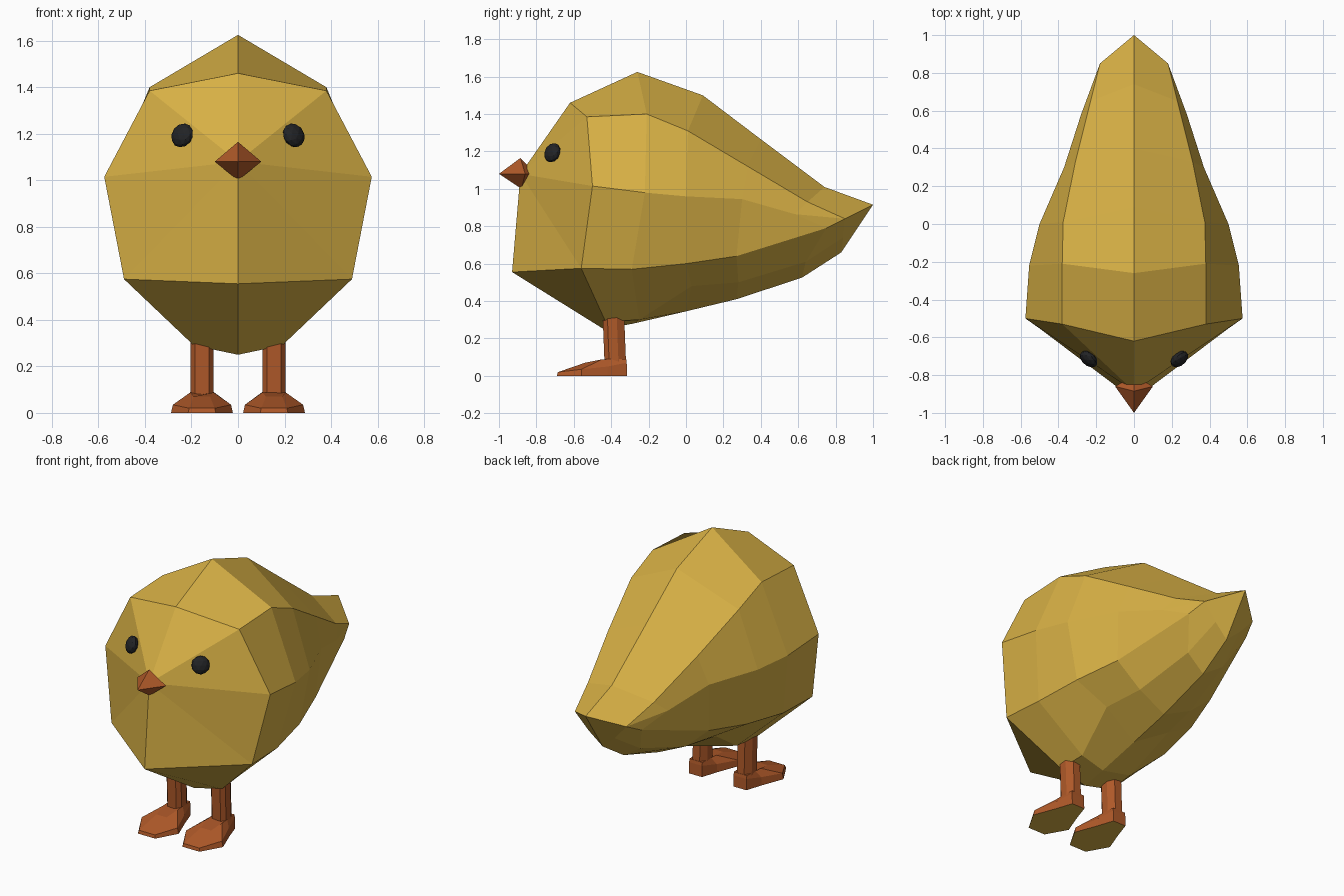
import bpy, bmesh, math
from mathutils import Matrix, Vector

if "Cube" in bpy.data.objects:
    bpy.data.objects.remove(bpy.data.objects["Cube"])


def material(name, rgb):
    m = bpy.data.materials.new(name)
    m.diffuse_color = (*rgb, 1)
    m.use_nodes = True
    m.node_tree.nodes["Principled BSDF"].inputs["Base Color"].default_value = m.diffuse_color
    return m


YELLOW = material("chick yellow", (0.69, 0.44, 0.06))
ORANGE = material("beak orange", (0.43, 0.10, 0.022))
BLACK = material("eye black", (0.016, 0.017, 0.019))


def finish(bm, name, *mats):
    bmesh.ops.remove_doubles(bm, verts=bm.verts[:], dist=0.0005)
    bmesh.ops.recalc_face_normals(bm, faces=bm.faces[:])
    me = bpy.data.meshes.new(name)
    bm.to_mesh(me)
    bm.free()
    for m in mats:
        me.materials.append(m)
    ob = bpy.data.objects.new(name, me)
    bpy.context.collection.objects.link(ob)
    return ob


def face(bm, pts):
    # skip repeated points so that closing sections collapse cleanly
    unique = []
    for p in pts:
        if p not in unique:
            unique.append(p)
    if len(unique) > 2:
        return bm.faces.new([bm.verts.new(p) for p in unique])


def loft(bm, rings):
    for a, b in zip(rings, rings[1:]):
        n = len(a)
        for i in range(n):
            j = (i + 1) % n
            face(bm, (a[i], a[j], b[j], b[i]))


# Body: half cross-sections from crown to belly, front to tail
sections = [
    [(0, -.62, 1.46), (.38, -.53, 1.385), (.575, -.50, 1.015), (.49, -.56, .575), (.19, -.43, .29), (0, -.44, .25)],
    [(0, -.26, 1.625), (.38, -.21, 1.40), (.555, -.22, .98), (.475, -.29, .57), (.18, -.25, .30), (0, -.28, .28)],
    [(0, .09, 1.50), (.375, .01, 1.31), (.50, 0, .96), (.43, 0, .60), (.23, .03, .48), (0, 0, .345)],
    [(0, .40, 1.265), (.31, .33, 1.12), (.37, .30, .945), (.35, .27, .64), (.19, .28, .50), (0, .27, .41)],
    [(0, .74, 1.01), (.23, .65, .93), (.28, .58, .865), (.215, .75, .79), (.13, .64, .61), (0, .62, .525)],
    [(0, 1.0, .915), (.18, .85, .84), (.18, .85, .84), (.18, .85, .84), (.09, .84, .74), (0, .83, .66)],
]
brow, chest = (0, -.885, 1.08), (0, -.93, .555)
bm = bmesh.new()
for s in (1, -1):
    half = [[(x * s, y, z) for x, y, z in sec] for sec in sections]
    for a, b in zip(half, half[1:]):
        for i in range(5):
            face(bm, (a[i], a[i + 1], b[i + 1], b[i]))
    # face, breast and front of the belly
    t, u, m, l, k, b = half[0]
    face(bm, (t, u, brow))
    face(bm, (u, m, brow))
    face(bm, (brow, m, l))
    face(bm, (brow, l, chest))
    face(bm, (chest, l, k, b))
    # underside of the tail tip
    face(bm, half[-1])
finish(bm, "body", YELLOW)

# Beak: four-sided spike
bm = bmesh.new()
base = [(0, -.885, 1.165), (.10, -.86, 1.08), (0, -.88, 1.0), (-.10, -.86, 1.08)]
for i in range(4):
    face(bm, (base[i], base[(i + 1) % 4], (0, -1.0, 1.08)))
    face(bm, (base[i], base[(i + 1) % 4], (0, -.80, 1.08)))
finish(bm, "beak", ORANGE)

# Eyes: flattened faceted beads lying on the face
for s, side in ((1, "right"), (-1, "left")):
    bm = bmesh.new()
    bmesh.ops.create_icosphere(bm, subdivisions=2, radius=.054)
    bmesh.ops.scale(bm, vec=(1, .6, 1), verts=bm.verts[:])
    turn = Matrix.Rotation(s * math.radians(40), 4, 'Z') @ Matrix.Rotation(math.radians(-20), 4, 'X')
    bm.transform(Matrix.Translation((s * .24, -.715, 1.193)) @ turn)
    finish(bm, side + "_eye", BLACK)

# Feet and legs: half outlines around the foot's own centre line
CX = .155


def foot_ring(half):
    right = [(CX + x, y, z) for x, y, z in half]
    return right + [(CX - x, y, z) for x, y, z in reversed(half)]


sole = foot_ring([(.045, -.315, 0), (.08, -.42, 0), (.133, -.56, 0), (.06, -.69, 0)])
rim = foot_ring([(.045, -.317, .07), (.075, -.42, .05), (.125, -.56, .035), (.055, -.685, .02)])
instep = foot_ring([(.045, -.32, .09), (.05, -.40, .09), (.05, -.45, .088), (.035, -.54, .07)])


def leg_ring(z, dy):
    return [(CX + x, y + dy, z) for x, y in
            ((.025, -.32), (.05, -.36), (.05, -.41), (.03, -.435),
             (-.03, -.435), (-.05, -.41), (-.05, -.36), (-.025, -.32))]


for s, side in ((1, "right"), (-1, "left")):
    flip = Matrix.Scale(s, 4, Vector((1, 0, 0)))
    bm = bmesh.new()
    loft(bm, [sole, rim, instep])
    face(bm, instep)
    face(bm, sole)
    bm.transform(flip)
    ob = finish(bm, side + "_foot", ORANGE, YELLOW)
    for p in ob.data.polygons:
        if p.normal.z < -.9:
            p.material_index = 1
    bm = bmesh.new()
    low, high = leg_ring(.05, 0), leg_ring(.36, -.012)
    loft(bm, [low, high])
    face(bm, low)
    face(bm, high)
    bm.transform(flip)
    finish(bm, side + "_leg", ORANGE)
